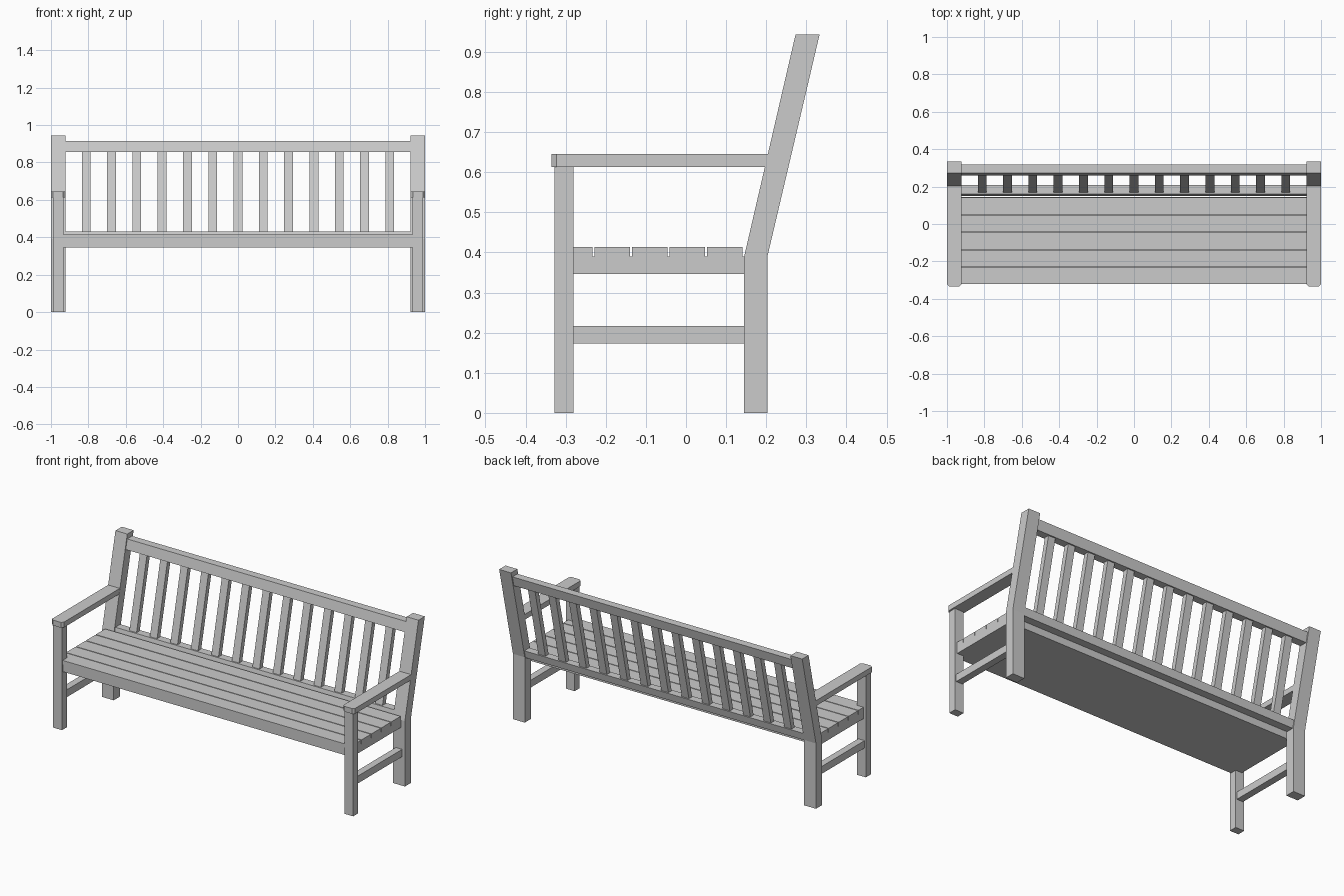
import bpy

if "Cube" in bpy.data.objects:
    bpy.data.objects.remove(bpy.data.objects["Cube"])

paint = bpy.data.materials.new("light grey")
paint.diffuse_color = (0.6, 0.6, 0.6, 1)
paint.use_nodes = True
paint.node_tree.nodes["Principled BSDF"].inputs["Base Color"].default_value = paint.diffuse_color


def mesh_object(name, verts, faces):
    me = bpy.data.meshes.new(name)
    me.from_pydata(verts, [], faces)
    me.materials.append(paint)
    ob = bpy.data.objects.new(name, me)
    bpy.context.collection.objects.link(ob)
    return ob


def prism(name, bottom, top):
    """Solid between two matching outlines."""
    n = len(bottom)
    faces = [tuple(range(n))[::-1], tuple(range(n, 2 * n))]
    faces += [(i, (i + 1) % n, n + (i + 1) % n, n + i) for i in range(n)]
    return mesh_object(name, bottom + top, faces)


def bar(name, x0, x1, profile):
    """Extrude a counter-clockwise y,z profile along x."""
    return prism(name, [(x0, y, z) for y, z in profile],
                 [(x1, y, z) for y, z in profile])


def box(name, x0, x1, y0, y1, z0, z1):
    return bar(name, x0, x1, [(y0, z0), (y1, z0), (y1, z1), (y0, z1)])


def mirrored(ob):
    """Add the same part on the left side."""
    me = ob.data.copy()
    for v in me.vertices:
        v.co.x *= -1
    me.flip_normals()
    twin = bpy.data.objects.new(ob.name + "_left", me)
    bpy.context.collection.objects.link(twin)


def lean(z):
    """Front face of the leaning back at height z."""
    return 0.145 + (z - 0.39) * 0.2315


def leaning(z0, z1, inset, depth):
    a, b = lean(z0) + inset, lean(z1) + inset
    return [(a, z0), (a + depth, z0), (b + depth, z1), (b, z1)]


# Legs and side stretchers
mirrored(box("front_leg", 0.932, 0.99, -0.328, -0.281, 0, 0.613))
mirrored(bar("back_post", 0.922, 1.0,
             [(0.145, 0), (0.203, 0), (0.203, 0.39), (0.333, 0.943),
              (lean(0.943), 0.943), (0.145, 0.39)]))
mirrored(box("side_stretcher", 0.94, 0.982, -0.29, 0.15, 0.173, 0.217))

# Armrests with clipped front corners, cut to the slope of the back post
def arm_outline(z):
    c = 0.012
    return [(0.923 + c, -0.335, z), (1.0 - c, -0.335, z), (1.0, -0.335 + c, z),
            (1.0, lean(z), z), (0.923, lean(z), z), (0.923, -0.335 + c, z)]

mirrored(prism("armrest", arm_outline(0.613), arm_outline(0.645)))

# Seat base and seat slats
box("seat_base", -0.975, 0.975, -0.32, 0.145, 0.346, 0.39)
pitch = 0.0935
for i in range(5):
    y = -0.322 + i * pitch
    box(f"seat_slat_{i + 1}", -0.975, 0.975, y, y + pitch - 0.005, 0.39, 0.414)

# Backrest rails and upright slats
bar("top_rail", -0.93, 0.93, leaning(0.856, 0.914, 0.006, 0.047))
bar("bottom_rail", -0.93, 0.93, leaning(0.385, 0.43, 0.006, 0.047))
for i in range(13):
    x = (i - 6) * 0.1353
    bar(f"back_slat_{i + 1}", x - 0.0235, x + 0.0235, leaning(0.42, 0.87, 0.015, 0.03))
